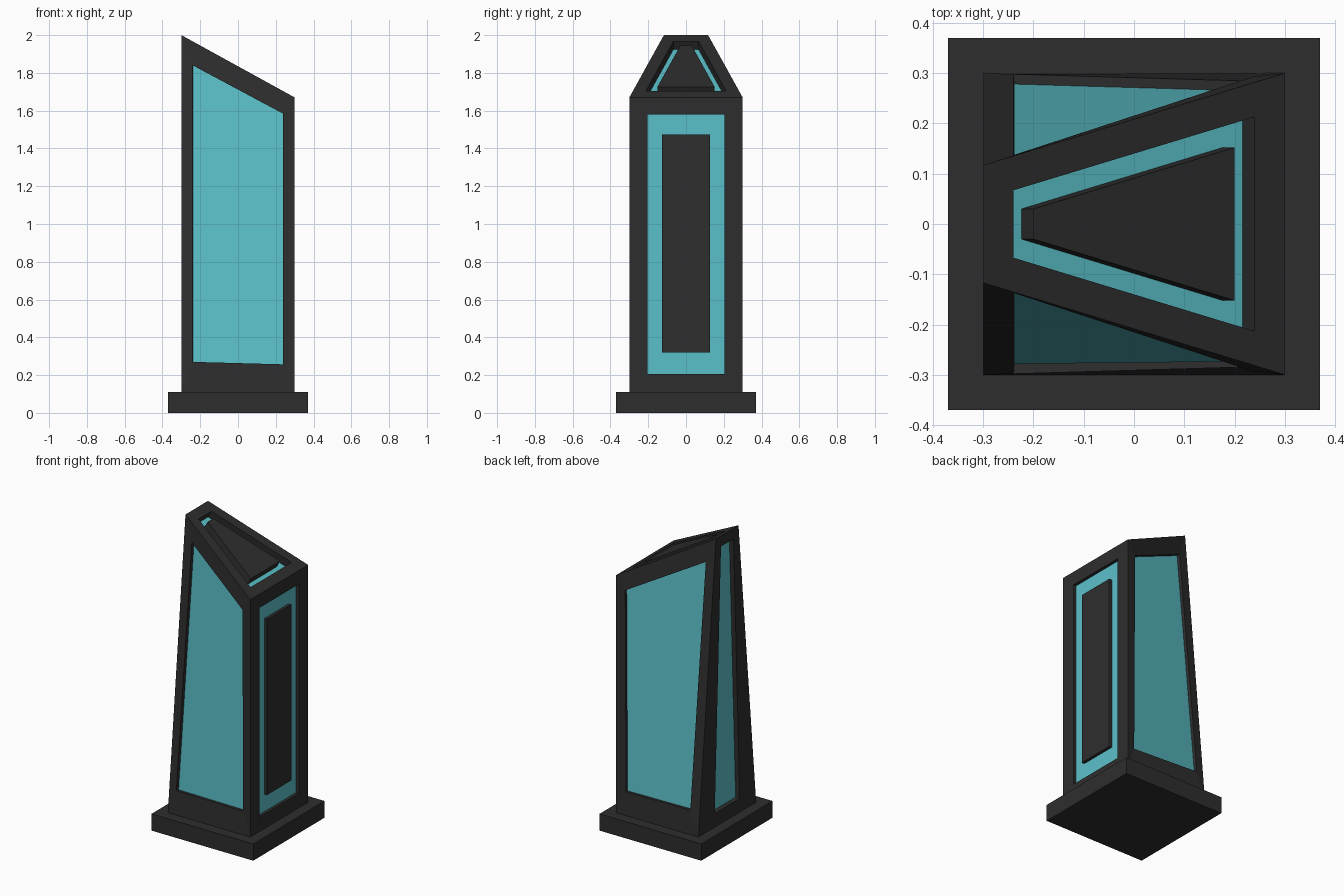
import bpy, bmesh
from mathutils import Vector

if "Cube" in bpy.data.objects:
    bpy.data.objects.remove(bpy.data.objects["Cube"])


def material(name, rgb):
    m = bpy.data.materials.new(name)
    m.diffuse_color = (*rgb, 1)
    m.use_nodes = True
    m.node_tree.nodes["Principled BSDF"].inputs["Base Color"].default_value = m.diffuse_color
    return m


DARK = material("dark_casing", (0.027, 0.027, 0.027))
TEAL = material("teal_panel", (0.105, 0.53, 0.59))


def finish(name, bm, mat):
    me = bpy.data.meshes.new(name)
    bm.to_mesh(me)
    bm.free()
    me.materials.append(mat)
    ob = bpy.data.objects.new(name, me)
    bpy.context.collection.objects.link(ob)


def quad(bm, pts, start=0):
    pts = pts[start:] + pts[:start]
    bm.faces.new([bm.verts.new(p) for p in pts])


def normal(p):
    return (p[2] - p[0]).cross(p[3] - p[1]).normalized()


def vecs(pts):
    return [Vector(p) for p in pts]


body = bmesh.new()


def framed_side(name, outer, inner, depth, start=0):
    """Casing frame around an opening, recess walls, and the panel inside it."""
    outer, inner = vecs(outer), vecs(inner)
    n = normal(outer)
    sunk = [p - n * depth for p in inner]
    for i in range(4):
        j = (i + 1) % 4
        quad(body, [outer[i], outer[j], inner[j], inner[i]])
        quad(body, [inner[i], inner[j], sunk[j], sunk[i]])
    bm = bmesh.new()
    quad(bm, sunk, start)
    finish(name, bm, TEAL)


def plate(name, top, thick):
    """Raised plate standing on a recessed panel, flush with the frame."""
    top = vecs(top)
    low = [p - normal(top) * thick for p in top]
    bm = bmesh.new()
    quad(bm, top)
    quad(bm, low[::-1])
    for i in range(4):
        j = (i + 1) % 4
        quad(bm, [low[i], low[j], top[j], top[i]])
    bmesh.ops.remove_doubles(bm, verts=bm.verts, dist=1e-5)
    finish(name, bm, DARK)


def slope(x, y):
    return (x, y, 1.835 - 0.55 * x)


def slanted(x, y0, y1):
    return [slope(-x, -y0), slope(x, -y1), slope(x, y1), slope(-x, y0)]


def upright(x, y0, y1, z0, z1):
    """Trapezoid facing +x; half width y0 at the bottom and y1 at the top."""
    return [(x, -y0, z0), (x, y0, z0), (x, y1, z1), (x, -y1, z1)]


def flip(pts, axis):
    out = [tuple(-c if k == axis else c for k, c in enumerate(p)) for p in pts]
    return [out[1], out[0], out[3], out[2]]


Z0 = 0.11

# plinth
bm = bmesh.new()
bmesh.ops.create_cube(bm, size=1)
bmesh.ops.scale(bm, vec=(0.74, 0.74, Z0), verts=bm.verts)
bmesh.ops.translate(bm, vec=(0, 0, Z0 / 2), verts=bm.verts)
finish("plinth", bm, DARK)

# twisted long sides
outer = [(-0.3, -0.3, Z0), (0.3, -0.3, Z0), (0.3, -0.3, 1.67), (-0.3, -0.117, 2)]
inner = [(-0.24, -0.298, 0.27), (0.237, -0.284, 0.257),
         (0.237, -0.293, 1.585), (-0.24, -0.137, 1.84)]
framed_side("front_panel", outer, inner, 0.02)
framed_side("back_panel", flip(outer, 1), flip(inner, 1), 0.02)

# right side with plate
framed_side("right_panel", upright(0.3, 0.3, 0.3, Z0, 1.67),
            upright(0.3, 0.205, 0.205, 0.205, 1.58), 0.02)
plate("right_plate", upright(0.3, 0.127, 0.127, 0.32, 1.475), 0.02)

# tapering left side
framed_side("left_panel", flip(upright(0.3, 0.3, 0.117, Z0, 2), 0),
            flip(upright(0.3, 0.13, 0.065, 0.2, 1.93), 0), 0.03)

# slanted top with plate
framed_side("top_panel", slanted(0.3, 0.117, 0.3), slanted(0.24, 0.067, 0.213), 0.05)
plate("top_plate", slanted(0.2, 0.03, 0.152), 0.05)

# casing
bmesh.ops.remove_doubles(body, verts=body.verts, dist=1e-5)
finish("casing", body, DARK)
